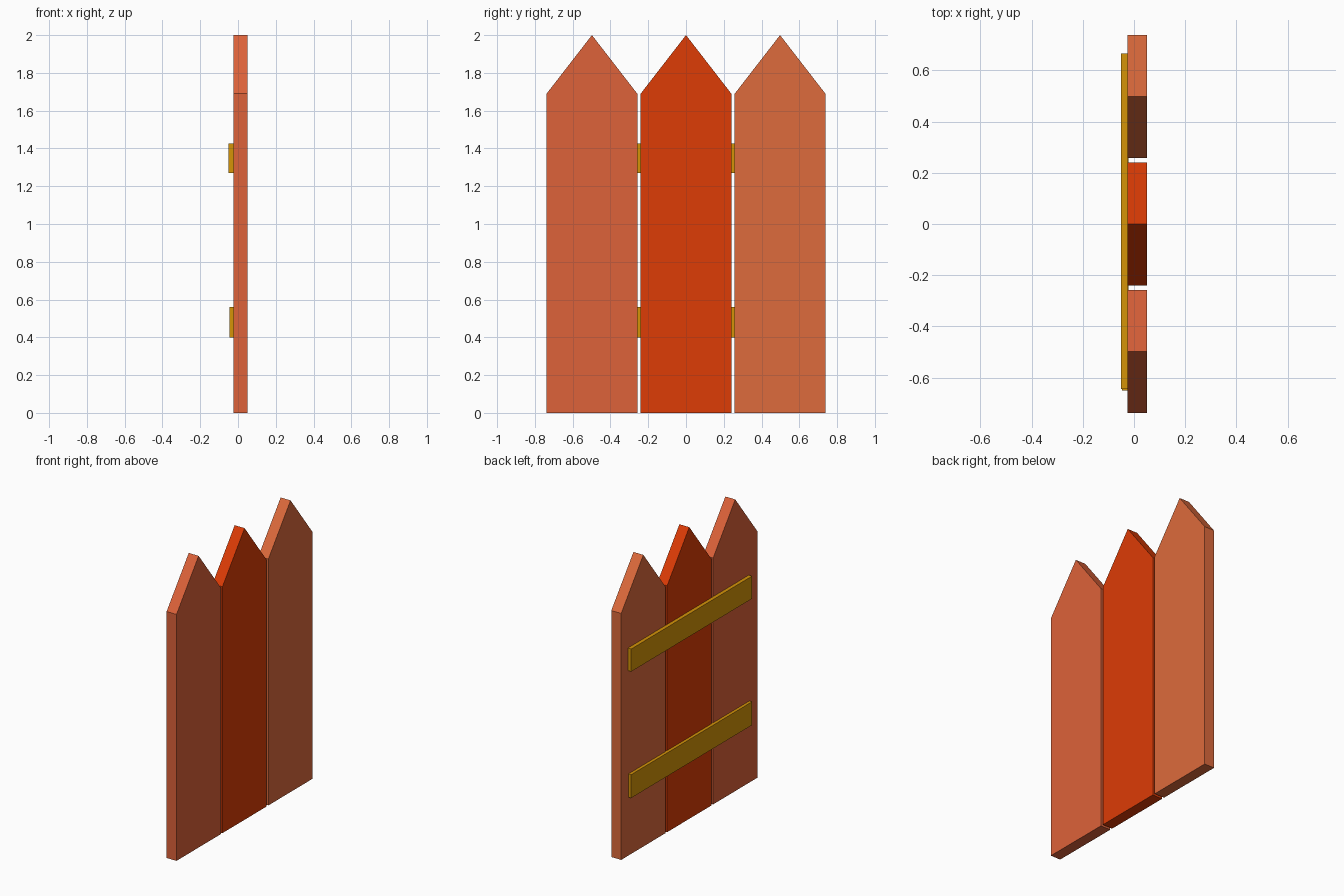
import bpy, bmesh

if "Cube" in bpy.data.objects:
    bpy.data.objects.remove(bpy.data.objects["Cube"])


def material(name, rgb):
    m = bpy.data.materials.new(name)
    m.diffuse_color = (*[(c / 255) ** 2.2 for c in rgb], 1)
    m.use_nodes = True
    m.node_tree.nodes["Principled BSDF"].inputs["Base Color"].default_value = m.diffuse_color
    return m


def prism(name, profile, x0, x1, mat):
    """Extrude a (y, z) outline along x from x0 to x1."""
    bm = bmesh.new()
    face = bm.faces.new([bm.verts.new((x0, y, z)) for y, z in profile])
    ext = bmesh.ops.extrude_face_region(bm, geom=[face])
    verts = [g for g in ext["geom"] if isinstance(g, bmesh.types.BMVert)]
    bmesh.ops.translate(bm, verts=verts, vec=(x1 - x0, 0, 0))
    bmesh.ops.recalc_face_normals(bm, faces=bm.faces)
    mesh = bpy.data.meshes.new(name)
    bm.to_mesh(mesh)
    bm.free()
    mesh.materials.append(mat)
    obj = bpy.data.objects.new(name, mesh)
    bpy.context.collection.objects.link(obj)
    return obj


# Pointed pickets
HALF, SHOULDER, TIP = 0.24, 1.69, 2.0
pickets = [("left_picket", -0.498, (220, 98, 60)),
           ("middle_picket", 0.0, (220, 62, 14)),
           ("right_picket", 0.498, (220, 106, 62))]
for name, y, rgb in pickets:
    outline = [(y - HALF, 0), (y + HALF, 0), (y + HALF, SHOULDER),
               (y, TIP), (y - HALF, SHOULDER)]
    prism(name, outline, -0.025, 0.05, material(name + "_paint", rgb))

# Rails across the back
gold = material("rail_paint", (212, 146, 16))
rails = [("upper_rail", -0.645, 0.665, 1.27, 1.425, -0.05, -0.025),
         ("lower_rail", -0.65, 0.66, 0.40, 0.56, -0.046, -0.021)]
for name, y0, y1, z0, z1, x0, x1 in rails:
    prism(name, [(y0, z0), (y1, z0), (y1, z1), (y0, z1)], x0, x1, gold)
